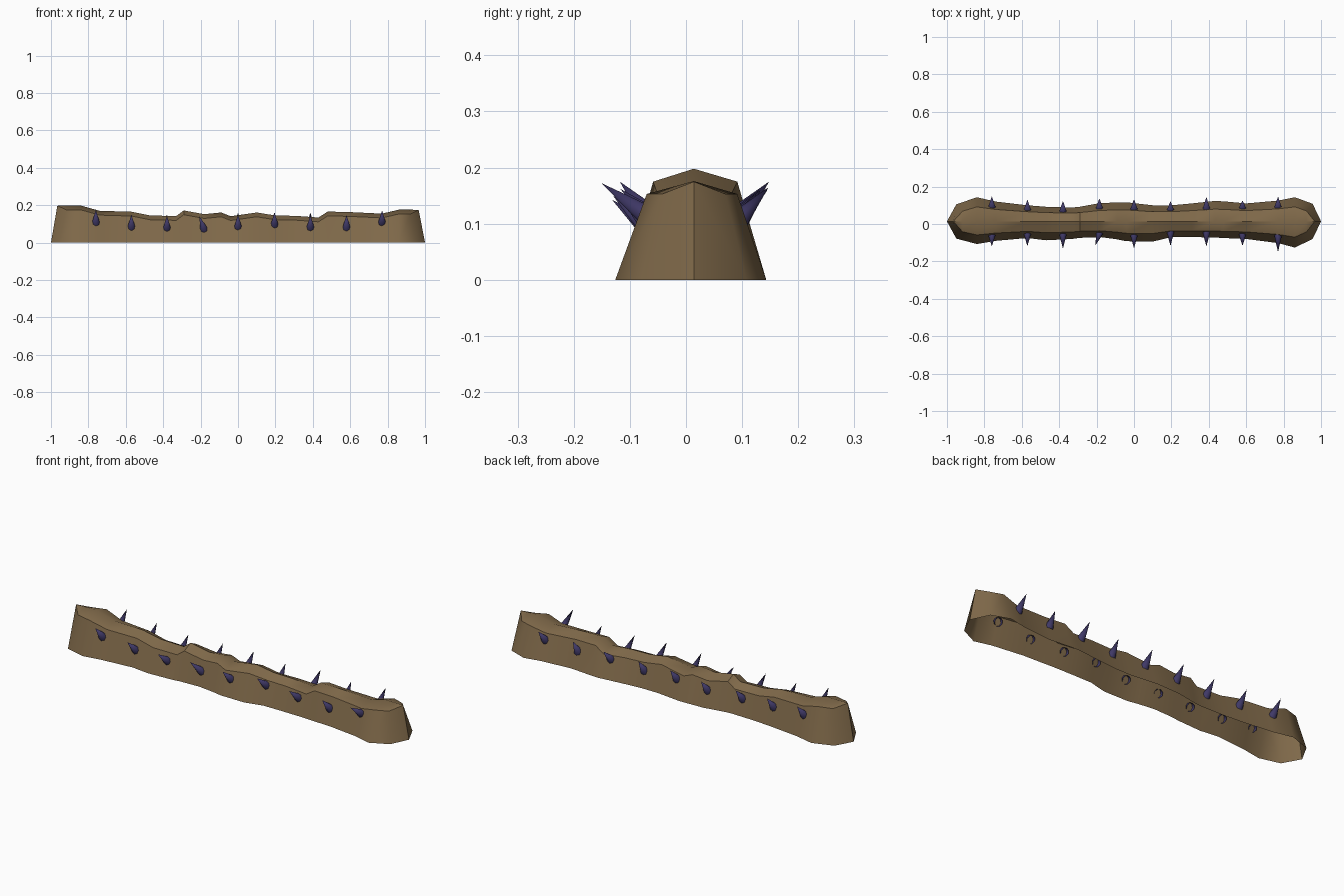
import bpy, bmesh, math
from mathutils import Vector

if "Cube" in bpy.data.objects:
    bpy.data.objects.remove(bpy.data.objects["Cube"])


def material(name, rgb):
    m = bpy.data.materials.new(name)
    m.diffuse_color = (*rgb, 1)
    m.use_nodes = True
    m.node_tree.nodes["Principled BSDF"].inputs["Base Color"].default_value = m.diffuse_color
    return m


EARTH = material("earth brown", (0.215, 0.142, 0.068))
NAVY = material("dark indigo", (0.050, 0.040, 0.135))

# stations along the mound: x, front base y, back base y, ridge height
STATIONS = [
    (-.95, -.078, .105, .198), (-.84, -.107, .143, .198), (-.74, -.090, .120, .170),
    (-.57, -.075, .100, .165), (-.47, -.087, .092, .145), (-.33, -.080, .088, .142),
    (-.29, -.074, .092, .172), (-.18, -.070, .112, .152), (-.09, -.082, .115, .161),
    (-.04, -.092, .116, .141), (.10, -.094, .100, .161), (.20, -.070, .100, .145),
    (.31, -.070, .110, .143), (.43, -.072, .123, .134), (.48, -.075, .121, .166),
    (.60, -.080, .110, .163), (.77, -.102, .125, .155), (.86, -.126, .143, .176),
    (.955, -.080, .108, .176)]
CY = .014          # ridge line y
TAPER = .60        # shoulder width relative to the base


def shoulder(y, z):
    return CY + (y - CY) * TAPER, z - .023


def finish(bm, name, mat, angle):
    me = bpy.data.meshes.new(name)
    bm.to_mesh(me)
    bm.free()
    me.materials.append(mat)
    ob = bpy.data.objects.new(name, me)
    bpy.context.collection.objects.link(ob)
    bpy.ops.object.select_all(action='DESELECT')
    ob.select_set(True)
    bpy.context.view_layer.objects.active = ob
    bpy.ops.object.shade_smooth_by_angle(angle=math.radians(angle))
    return ob


# earth mound: hollow shell open at the bottom, with pointed ends
bm = bmesh.new()
rows = []
for i, (x, f, b, z) in enumerate(STATIONS):
    xt = x * (.965 if i in (0, len(STATIONS) - 1) else 1)
    sf, sb = shoulder(f, z), shoulder(b, z)
    pts = [(x, f, 0), (xt, *sf), (xt, CY, z), (xt, *sb), (x, b, 0)]
    rows.append([bm.verts.new(p) for p in pts])
for a, b in zip(rows, rows[1:]):
    for k in range(4):
        bm.faces.new((a[k], b[k], b[k + 1], a[k + 1]))
for row, s in ((rows[0], -1), (rows[-1], 1)):
    base = bm.verts.new((s, CY, 0))
    top = bm.verts.new((s * .966, CY, row[2].co.z - .001))
    for k, o in ((0, 1), (4, 3)):
        bm.faces.new((row[k], base, top, row[o]))
        bm.faces.new((row[o], top, row[2]))
bmesh.ops.recalc_face_normals(bm, faces=bm.faces)
if sum(f.normal.z * f.calc_area() for f in bm.faces) < 0:
    bmesh.ops.reverse_faces(bm, faces=bm.faces)
finish(bm, "earth_mound", EARTH, 40)


def base_y(x, col):
    for p, q in zip(STATIONS, STATIONS[1:]):
        if p[0] <= x <= q[0]:
            t = (x - p[0]) / (q[0] - p[0])
            return p[col] + (q[col] - p[col]) * t


def spike(name, x, tip, col):
    # open cone pushed slightly through the mound wall
    side = -1 if col == 1 else 1
    yb, z = base_y(x, col), tip.z - .062
    h = base_y(x, 3) - .023
    wall = yb + (shoulder(yb, 0)[0] - yb) * z / h
    root = Vector((x, wall, z))
    d = (tip - root).normalized()
    root -= d * .012
    bm = bmesh.new()
    n, r = 8, .022
    rot = Vector((0, 0, 1)).rotation_difference(d)
    ring = [bm.verts.new(root + rot @ Vector((r * math.cos(2 * math.pi * i / n),
            r * math.sin(2 * math.pi * i / n), 0))) for i in range(n)]
    apex = bm.verts.new(tip)
    for i in range(n):
        bm.faces.new((ring[i], ring[(i + 1) % n], apex))
    finish(bm, name, NAVY, 50)


# nine spikes per side: tip y and tip z
XS = [-.76, -.57, -.38, -.185, 0, .195, .387, .58, .77]
FRONT = [(-.118, .175), (-.118, .150), (-.132, .143), (-.112, .140), (-.130, .150),
         (-.117, .162), (-.120, .147), (-.117, .148), (-.150, .172)]
BACK = [(.148, .175), (.130, .160), (.124, .150), (.137, .150), (.133, .160),
        (.122, .150), (.145, .160), (.126, .155), (.147, .165)]
for i, x in enumerate(XS):
    lean = -.02 if i == 3 else 0
    spike(f"front_spike_{i + 1}", x, Vector((x + lean, *FRONT[i])), 1)
    spike(f"back_spike_{i + 1}", x, Vector((x, *BACK[i])), 2)
